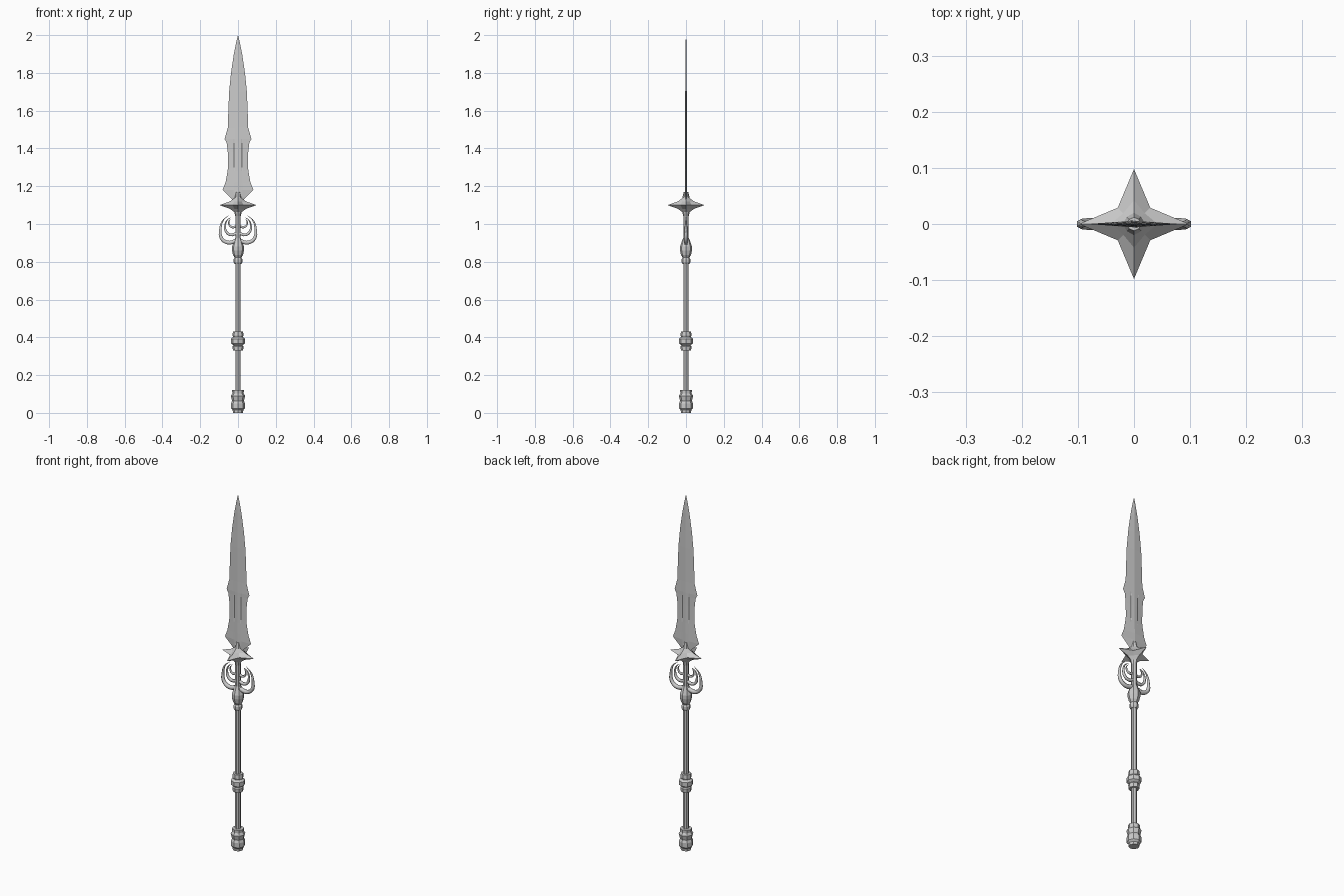
import bpy, bmesh
from math import sin, cos, pi

if "Cube" in bpy.data.objects:
    bpy.data.objects.remove(bpy.data.objects["Cube"])

SIDES = 8


def make_object(name, bm):
    bmesh.ops.recalc_face_normals(bm, faces=bm.faces)
    mesh = bpy.data.meshes.new(name)
    bm.to_mesh(mesh)
    bm.free()
    obj = bpy.data.objects.new(name, mesh)
    bpy.context.collection.objects.link(obj)
    return obj


def loft(name, rings):
    """Skin a closed solid over rings with equal point counts."""
    bm = bmesh.new()
    loops = [[bm.verts.new(p) for p in ring] for ring in rings]
    n = len(loops[0])
    for a, b in zip(loops, loops[1:]):
        for i in range(n):
            j = (i + 1) % n
            bm.faces.new((a[i], a[j], b[j], b[i]))
    bm.faces.new(loops[0][::-1])
    bm.faces.new(loops[-1])
    return make_object(name, bm)


def ring(r, z, valley=None):
    """Eight-point ring; a smaller valley radius turns it into a star."""
    valley = r if valley is None else valley
    return [((valley if i % 2 else r) * cos(i * pi / 4),
             (valley if i % 2 else r) * sin(i * pi / 4), z) for i in range(SIDES)]


def turned(name, profile):
    return loft(name, [ring(r, z) for r, z in profile])


# Shaft and its turned collars
turned("shaft", [(0.0145, 0.01), (0.0145, 1.10)])
turned("pommel", [(0.027, 0), (0.028, 0.014), (0.037, 0.024), (0.037, 0.05),
                  (0.031, 0.064), (0.038, 0.09), (0.030, 0.103), (0.031, 0.12)])
turned("grip_collar", [(0.027, 0.33), (0.029, 0.352), (0.024, 0.358), (0.037, 0.368),
                       (0.037, 0.392), (0.026, 0.402), (0.029, 0.41), (0.027, 0.43)])
turned("neck_bulb", [(0.018, 0.788), (0.023, 0.797), (0.023, 0.813), (0.018, 0.822),
                     (0.026, 0.835), (0.032, 0.86), (0.032, 0.88), (0.025, 0.90),
                     (0.016, 0.925)])

# Four-pointed star guard
loft("star_guard", [ring(0.014, 1.04), ring(0.020, 1.063, 0.018),
                    ring(0.042, 1.08, 0.027), ring(0.098, 1.10, 0.041),
                    ring(0.042, 1.12, 0.027), ring(0.020, 1.137, 0.018),
                    ring(0.012, 1.17)])


# Curled claws, three nested on each side
def claw(name, points, radius):
    data = bpy.data.curves.new(name, 'CURVE')
    data.dimensions = '3D'
    data.bevel_depth = radius
    data.bevel_resolution = 1
    data.use_fill_caps = True
    data.resolution_u = 4
    spline = data.splines.new('BEZIER')
    spline.bezier_points.add(len(points) - 1)
    for i, (bp, (x, z)) in enumerate(zip(spline.bezier_points, points)):
        bp.co = (x, 0, z)
        bp.handle_left_type = bp.handle_right_type = 'AUTO'
        bp.radius = max(0.03, 1 - (i / (len(points) - 1)) ** 2)
    obj = bpy.data.objects.new(name, data)
    bpy.context.collection.objects.link(obj)
    bpy.ops.object.select_all(action='DESELECT')
    obj.select_set(True)
    bpy.context.view_layer.objects.active = obj
    bpy.ops.object.convert(target='MESH')


claws = {
    "outer_claw": ([(0.01, 0.91), (0.055, 0.902), (0.088, 0.925), (0.093, 0.97),
                    (0.082, 1.015), (0.05, 1.045)], 0.012),
    "middle_claw": ([(0.008, 0.95), (0.04, 0.943), (0.063, 0.96), (0.068, 0.99),
                     (0.058, 1.02), (0.035, 1.035)], 0.009),
    "inner_claw": ([(0.008, 0.988), (0.03, 0.983), (0.046, 0.995), (0.048, 1.015),
                    (0.035, 1.03)], 0.007),
}
for name, (points, radius) in claws.items():
    for side, label in ((-1, "left"), (1, "right")):
        claw(f"{label}_{name}", [(side * x, z) for x, z in points], radius)


# Blade: (z, half width, half thickness, fuller depth)
stations = [(1.12, 0.022, 0.007, 0), (1.14, 0.040, 0.007, 0), (1.18, 0.082, 0.006, 0),
            (1.22, 0.066, 0.006, 0), (1.28, 0.055, 0.0055, 0), (1.30, 0.053, 0.0055, 0.003),
            (1.38, 0.054, 0.005, 0.003), (1.43, 0.060, 0.005, 0.003), (1.45, 0.071, 0.005, 0),
            (1.51, 0.054, 0.0045, 0), (1.60, 0.051, 0.004, 0), (1.70, 0.047, 0.004, 0),
            (1.80, 0.037, 0.003, 0), (1.90, 0.022, 0.003, 0), (1.96, 0.010, 0.002, 0),
            (2.0, 0.0004, 0.0003, 0)]


def blade_ring(z, w, t, depth):
    s = min(1, w / 0.05)
    half = [(w, 0)]
    for x, dip in ((0.025, 0), (0.020, depth), (0.015, 0), (0, 0)):
        half.append((x * s, t * (1 - x * s / w) - dip * 0.6))
    front = half + [(-x, y) for x, y in half[-2::-1]]
    back = [(x, -y) for x, y in front[-2:0:-1]]
    return [(x, y, z) for x, y in front + back]


loft("blade", [blade_ring(*s) for s in stations])
